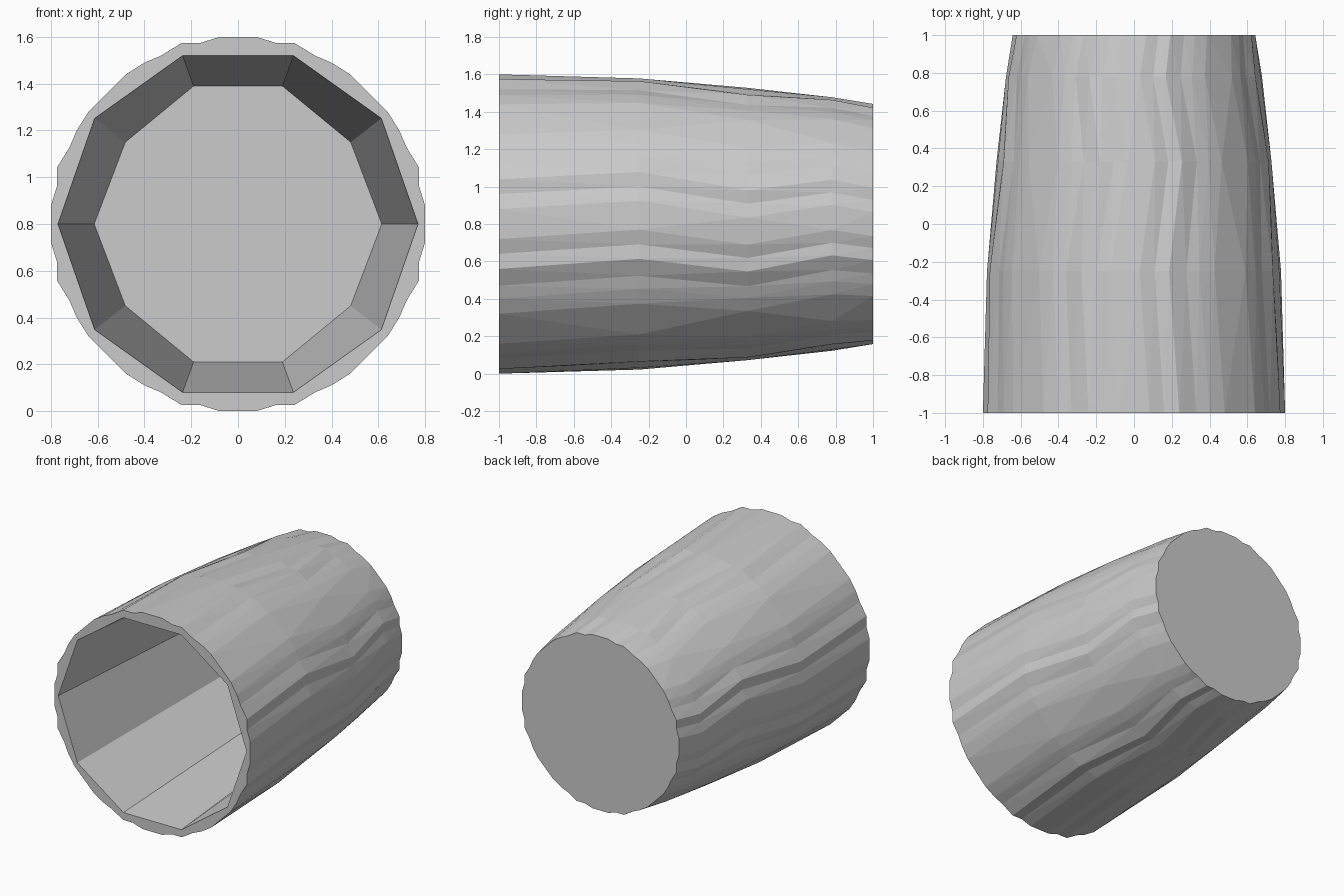
import bpy, bmesh, math

if "Cube" in bpy.data.objects:
    bpy.data.objects.remove(bpy.data.objects["Cube"])

CZ = 0.8  # height of the centre axis


def full_loop(quadrant, on_axis=False):
    """Mirror first-quadrant (x, z) points into a closed counter-clockwise loop."""
    right = quadrant + [(-x, z) for x, z in reversed(quadrant)]
    lower = [(x, -z) for x, z in reversed(right)]
    if on_axis:  # first point lies on the x axis, so do not repeat it
        lower = lower[1:-1]
        lower = [(x, z) for x, z in lower]
    return right + lower[::-1][::-1]


def add_ring(bm, loop, y, scale=1.0, turn=0.0):
    c, s = math.cos(turn), math.sin(turn)
    return [bm.verts.new(((x * c - z * s) * scale, y, CZ + (x * s + z * c) * scale))
            for x, z in loop]


def bridge(bm, a, b):
    n = len(a)
    return [bm.faces.new((a[i], a[(i + 1) % n], b[(i + 1) % n], b[i])) for i in range(n)]


# scalloped outer outline, and ten-sided mouth and floor of the hollow
outline = full_loop([(.80, .08), (.775, .16), (.775, .24), (.72, .33), (.69, .40), (.64, .48),
                     (.48, .64), (.40, .69), (.33, .72), (.24, .775), (.16, .775), (.08, .80)])
mouth = full_loop([(.77, 0), (.613, .452), (.237, .72)], True)
floor = full_loop([(.615, 0), (.482, .35), (.19, .59)], True)

bm = bmesh.new()

# outer wall: tapered, slightly bulging, with irregular facets
profile = [(-1, .80, 0), (-.25, .775, 3.5), (.33, .725, -3), (.78, .675, 3), (1, .642, 0)]
rings = [add_ring(bm, outline, y, r / .80, math.radians(t)) for y, r, t in profile]
wall = []
for a, b in zip(rings, rings[1:]):
    wall += bridge(bm, a, b)
bmesh.ops.triangulate(bm, faces=wall)
bm.faces.new(rings[-1])

# hollow inside
mouth_ring = add_ring(bm, mouth, -1)
floor_ring = add_ring(bm, floor, .97)
bridge(bm, mouth_ring, floor_ring)
bm.faces.new(floor_ring)

# flat rim between the outline and the mouth
edges = [bm.edges.get((r[i], r[(i + 1) % len(r)])) for r in (rings[0], mouth_ring)
         for i in range(len(r))]
bmesh.ops.triangle_fill(bm, edges=edges, use_beauty=True, normal=(0, -1, 0))
bmesh.ops.recalc_face_normals(bm, faces=bm.faces)

mesh = bpy.data.meshes.new("tapered_cup")
bm.to_mesh(mesh)
bm.free()
bpy.context.collection.objects.link(bpy.data.objects.new("tapered_cup", mesh))
